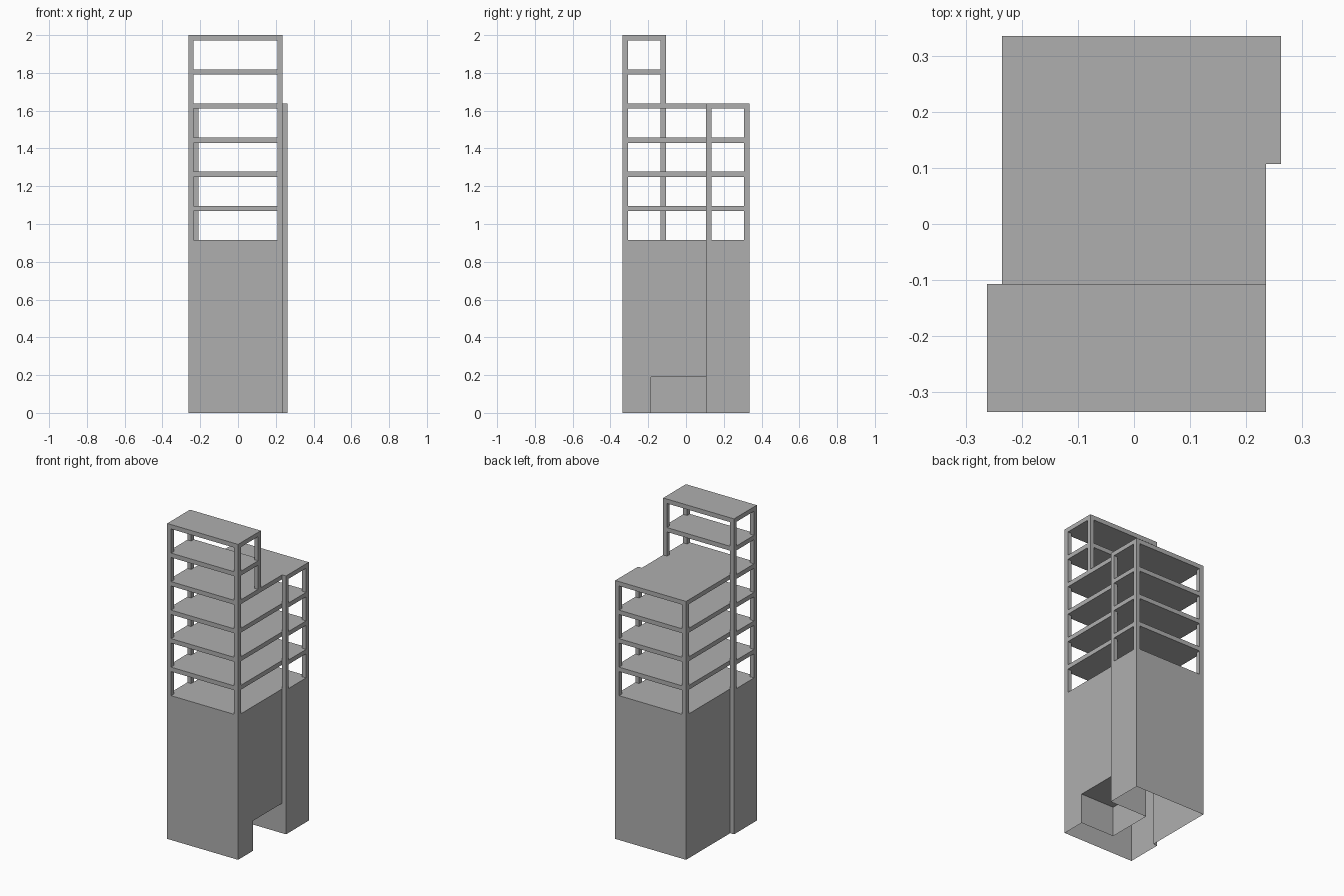
import bpy
import bmesh

cube = bpy.data.objects.get("Cube")
if cube:
    bpy.data.objects.remove(cube, do_unlink=True)

# Main dimensions
WIDE, NARROW = 0.262, 0.235      # outer and set-back side planes
DEPTH, STEP = 0.335, 0.107       # front/back planes and side steps
BASE_H, TOP_H = 0.915, 2.0
SLAB, POST = 0.028, 0.027
FULL_FLOORS, FLOORS = 4, 6
RISE = (TOP_H - BASE_H) / FLOORS
NOTCH_FRONT, NOTCH_X, NOTCH_H = -0.185, 0.0, 0.19

# Footprints: the full plan is symmetric under a half turn
half = [(-WIDE, -DEPTH), (NARROW, -DEPTH), (NARROW, STEP), (WIDE, STEP)]
full_plan = half + [(-x, -y) for x, y in half]
tower_plan = [(-WIDE, -DEPTH), (NARROW, -DEPTH), (NARROW, -STEP), (-WIDE, -STEP)]

concrete = bpy.data.materials.new("grey concrete")
concrete.use_nodes = True
GREY = (0.43, 0.43, 0.43, 1)
concrete.diffuse_color = GREY
concrete.node_tree.nodes["Principled BSDF"].inputs["Base Color"].default_value = GREY


def finish(name, bm):
    bmesh.ops.remove_doubles(bm, verts=bm.verts, dist=1e-5)
    bmesh.ops.recalc_face_normals(bm, faces=bm.faces)
    mesh = bpy.data.meshes.new(name)
    bm.to_mesh(mesh)
    bm.free()
    mesh.materials.append(concrete)
    obj = bpy.data.objects.new(name, mesh)
    bpy.context.collection.objects.link(obj)


def face(bm, points):
    return bm.faces.new([bm.verts.new(p) for p in points])


def prism(bm, plan, low, high):
    bottom = face(bm, [(x, y, low) for x, y in plan])
    new = bmesh.ops.extrude_face_region(bm, geom=[bottom], use_keep_orig=True)["geom"]
    verts = [v for v in new if isinstance(v, bmesh.types.BMVert)]
    bmesh.ops.translate(bm, verts=verts, vec=(0, 0, high - low))


# Base block: hollow shell, open underneath, with an entrance recess on one side
bm = bmesh.new()
face(bm, [(x, y, BASE_H) for x, y in full_plan])
for i, (a, b) in enumerate(zip(full_plan, full_plan[1:] + full_plan[:1])):
    if i == 1:
        outline = [(-DEPTH, 0), (NOTCH_FRONT, 0), (NOTCH_FRONT, NOTCH_H),
                   (STEP, NOTCH_H), (STEP, BASE_H), (-DEPTH, BASE_H)]
        face(bm, [(NARROW, y, z) for y, z in outline])
    else:
        face(bm, [(*a, 0), (*b, 0), (*b, BASE_H), (*a, BASE_H)])

# Recess walls and ceiling
recess = [(NARROW, NOTCH_FRONT), (NOTCH_X, NOTCH_FRONT), (NOTCH_X, STEP), (NARROW, STEP)]
for a, b in zip(recess, recess[1:]):
    face(bm, [(*a, 0), (*b, 0), (*b, NOTCH_H), (*a, NOTCH_H)])
face(bm, [(x, y, NOTCH_H) for x, y in recess])
finish("base_block", bm)

# Post corners, each with the direction pointing into the plan
front_left_out = (-WIDE, -DEPTH, 1, 1)
lower_half = [front_left_out, (NARROW, -DEPTH, -1, 1), (-WIDE, -STEP, 1, -1)]
lower_posts = lower_half + [(-x, -y, -dx, -dy) for x, y, dx, dy in lower_half]
upper_posts = lower_half + [(NARROW, -STEP, -1, -1)]

# Open storeys: posts under each slab
for i in range(1, FLOORS + 1):
    top = BASE_H + i * RISE
    is_full = i <= FULL_FLOORS
    bm = bmesh.new()
    prism(bm, full_plan if is_full else tower_plan, top - SLAB, top)
    finish(f"floor_slab_{i}", bm)

    bm = bmesh.new()
    for x, y, dx, dy in (lower_posts if is_full else upper_posts):
        x2, y2 = x + dx * POST, y + dy * POST
        prism(bm, [(x, y), (x2, y), (x2, y2), (x, y2)], top - RISE, top - SLAB)
    finish(f"posts_{i}", bm)
